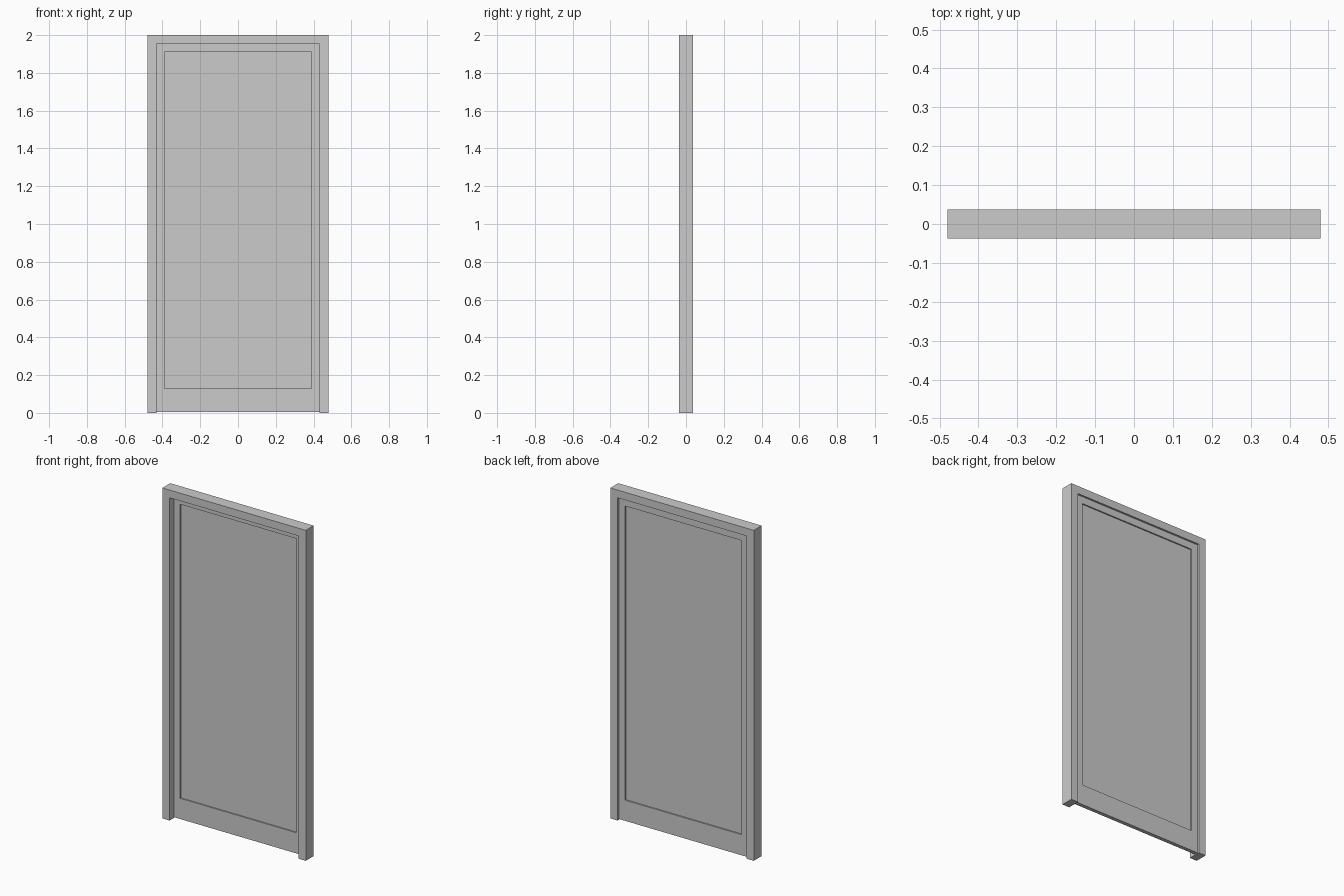
import bpy, bmesh

if "Cube" in bpy.data.objects:
    bpy.data.objects.remove(bpy.data.objects["Cube"])

W, H, D = 0.48, 2.0, 0.0375        # half width, height, half depth of the frame
IW, IH = 0.432, 1.953              # frame opening
PW, PZ0, PZ1 = 0.39, 0.13, 1.91    # recessed panel
LEAF_FRONT, LEAF_BACK, LEAF_BOTTOM = 0.003, 0.026, 0.005
RECESS = 0.008


def finish(bm, name):
    bmesh.ops.recalc_face_normals(bm, faces=bm.faces[:])
    mesh = bpy.data.meshes.new(name)
    bm.to_mesh(mesh)
    bm.free()
    obj = bpy.data.objects.new(name, mesh)
    bpy.context.collection.objects.link(obj)
    return obj


# Door frame: inverted U profile extruded through its depth
bm = bmesh.new()
profile = [(-W, 0), (-W, H), (W, H), (W, 0), (IW, 0), (IW, IH), (-IW, IH), (-IW, 0)]
face = bm.faces.new([bm.verts.new((x, -D, z)) for x, z in profile])
ext = bmesh.ops.extrude_face_region(bm, geom=[face])
bmesh.ops.translate(bm, vec=(0, 2 * D, 0),
                    verts=[v for v in ext["geom"] if isinstance(v, bmesh.types.BMVert)])
finish(bm, "door_frame")

# Door leaf: slab with a panel sunk into the front and the back
bm = bmesh.new()
bmesh.ops.create_cube(bm, size=1)
for v in bm.verts:
    v.co = (IW if v.co.x > 0 else -IW,
            LEAF_BACK if v.co.y > 0 else LEAF_FRONT,
            IH if v.co.z > 0 else LEAF_BOTTOM)
bm.normal_update()
for face in [f for f in bm.faces if abs(f.normal.y) > 0.9]:
    sink = -RECESS if face.normal.y > 0 else RECESS
    bmesh.ops.inset_region(bm, faces=[face], thickness=0.04)
    for v in face.verts:
        v.co.x = PW if v.co.x > 0 else -PW
        v.co.z = PZ1 if v.co.z > 1 else PZ0
    bmesh.ops.inset_region(bm, faces=[face], thickness=0.0)
    bmesh.ops.translate(bm, vec=(0, sink, 0), verts=face.verts[:])
finish(bm, "door_leaf")
